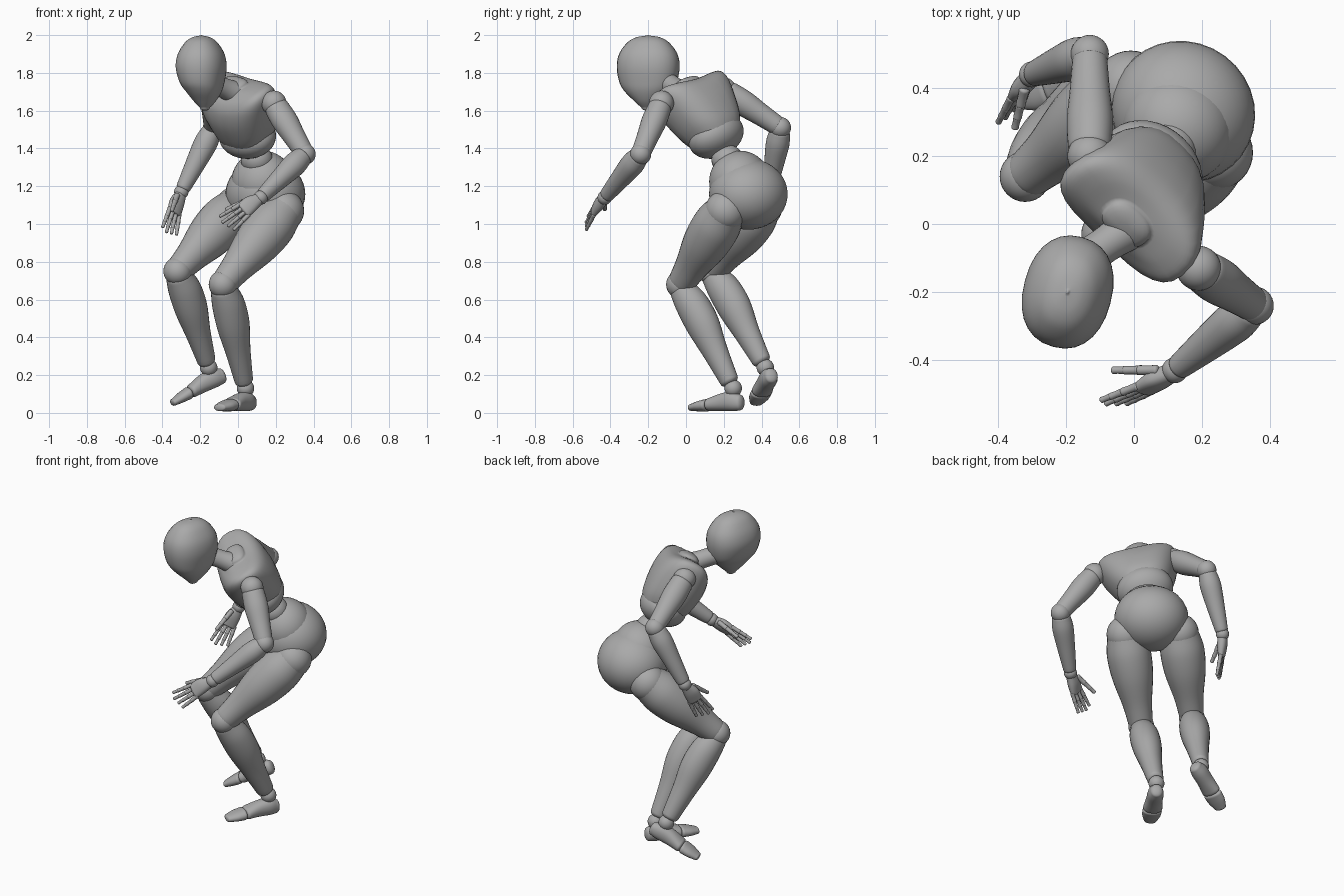
import bpy
import bmesh
from math import sin, cos, pi, copysign
from mathutils import Vector, Matrix

if "Cube" in bpy.data.objects:
    bpy.data.objects.remove(bpy.data.objects["Cube"], do_unlink=True)

# One plain grey for the whole jointed figure
grey = bpy.data.materials.new("plain_grey")
grey.use_nodes = True
grey.diffuse_color = (0.4, 0.4, 0.4, 1)
grey.node_tree.nodes["Principled BSDF"].inputs["Base Color"].default_value = (0.4, 0.4, 0.4, 1)


def basis(axis, back):
    """Rotation whose z runs along axis and whose y leans towards back."""
    z = Vector(axis).normalized()
    back = Vector(back)
    y = (back - back.dot(z) * z).normalized()
    return Matrix((y.cross(z), y, z)).transposed()


def finish(name, bm):
    bmesh.ops.recalc_face_normals(bm, faces=bm.faces)
    mesh = bpy.data.meshes.new(name)
    bm.to_mesh(mesh)
    bm.free()
    mesh.materials.append(grey)
    obj = bpy.data.objects.new(name, mesh)
    bpy.context.collection.objects.link(obj)
    for poly in mesh.polygons:
        poly.use_smooth = True
    return obj


def ball(name, centre, radii, rot=Matrix.Identity(3)):
    bm = bmesh.new()
    bmesh.ops.create_uvsphere(bm, u_segments=32, v_segments=20, radius=1)
    for v in bm.verts:
        v.co = Vector(centre) + rot @ Vector([c * r for c, r in zip(v.co, radii)])
    return finish(name, bm)


def smooth_stations(stations, steps=5):
    """Spline through the stations, then a rounded dome at both ends."""
    pts = [stations[0], *stations, stations[-1]]
    out = []
    for a, b, c, d in zip(pts, pts[1:], pts[2:], pts[3:]):
        for i in range(steps):
            t = i / steps
            out.append([q + t / 2 * (r - p + t * (2*p - 5*q + 4*r - s + t * (3*(q - r) + s - p)))
                        for p, q, r, s in zip(a, b, c, d)])
    out.append(list(stations[-1]))

    def dome(end, sign):
        x, y, z, rx, ry = end
        return [[x, y, z + sign * 0.6 * min(rx, ry) * sin(k * pi / 12),
                 rx * cos(k * pi / 12), ry * cos(k * pi / 12)] for k in range(1, 6)]

    return dome(out[0], -1)[::-1] + out + dome(out[-1], 1)


def loft(name, origin, rot, stations, power=2.0, segs=28, bend=None):
    """Skin stations (x, y, z, half width, half depth) given in a local frame."""
    bm = bmesh.new()
    rings = []
    for x, y, z, rx, ry in smooth_stations(stations):
        ring = []
        for k in range(segs):
            c, s = cos(2 * pi * k / segs), sin(2 * pi * k / segs)
            co = Vector((x + rx * copysign(abs(c) ** (2 / power), c),
                         y + ry * copysign(abs(s) ** (2 / power), s), z))
            if bend:
                bend(co)
            ring.append(bm.verts.new(Vector(origin) + rot @ co))
        rings.append(ring)
    for low, high in zip(rings, rings[1:]):
        for k in range(segs):
            n = (k + 1) % segs
            bm.faces.new((low[k], low[n], high[n], high[k]))
    bm.faces.new(rings[0])
    bm.faces.new(rings[-1])
    return finish(name, bm)


def limb(name, a, b, profile, back, segs=28):
    """Profile rows: fraction of length, half width, half depth, shift backwards."""
    a, b = Vector(a), Vector(b)
    length = (b - a).length
    rows = [(0, shift, t * length, rx, ry) for t, rx, ry, shift in profile]
    return loft(name, a, basis(b - a, back), rows, segs=segs)


# Head: egg with a narrow chin
loft("head", (-.195, -.2, 0), basis((0, 0, 1), (.25, .95, 0)), [
    (.02, 0, 1.615, .025, .03),
    (.02, 0, 1.65, .057, .068),
    (.015, 0, 1.7, .09, .12),
    (.005, 0, 1.75, .114, .152),
    (0, 0, 1.83, .13, .167),
    (0, 0, 1.9, .119, .155),
    (0, 0, 1.96, .083, .112),
    (0, 0, 1.988, .046, .064),
    (0, 0, 1.998, .004, .005)], power=2.25)

# Chest, ribs and neck share the twisted, leaning chest frame
chest_mid = Vector((0, .045, 1.67))
chest_back = Vector((.68, .56, .48))
chest_rot = basis((-.21, -.48, .86), chest_back)


def lift_sides(co):
    co.z += 1.3 * co.x ** 2


loft("chest", chest_mid, chest_rot, [
    (0, 0, -.27, .135, .12),
    (0, 0, -.2, .178, .147),
    (0, -.005, -.1, .215, .16),
    (0, -.005, -.02, .235, .152),
    (0, 0, .03, .215, .13),
    (0, .005, .062, .155, .095),
    (0, -.005, .08, .08, .06)], power=2.45, bend=lift_sides)
ball("lower_ribs", chest_mid + chest_rot @ Vector((0, 0, -.24)), (.165, .14, .11), chest_rot)
limb("neck", (-.01, -.01, 1.69), (-.14, -.1, 1.75),
     [(0, .065, .065, 0), (.5, .054, .054, 0), (1, .055, .055, 0)], chest_back)

# Pelvis and waist
pelvis_back = Vector((.6, .8, 0))
pelvis_rot = basis((0, 0, 1), pelvis_back)
ball("waist_joint", (.1, .22, 1.34), (.085, .085, .08))
ball("waist", (.13, .285, 1.225), (.168, .16, .163), pelvis_rot)
ball("pelvis", (.145, .33, 1.158), (.215, .205, .188), pelvis_rot)

# Joint positions for each side of the pose; palm is the hand-frame side it faces
pose = {
    "left": dict(
        shoulder=(.19, -.13, 1.64), elbow=(.355, -.24, 1.37), wrist=(.12, -.43, 1.14),
        reach=(-.19, -.115, -.14), thumb_side=(-.1, .02, .11), palm=-1,
        hip=(.24, .21, 1.07), knee=(-.08, -.03, .68), ankle=(.04, .25, .13),
        sole=(.045, .25, .005), toe_way=(-.54, -.84, 0), foot_up=(0, 0, 1)),
    "right": dict(
        shoulder=(-.13, .2, 1.71), elbow=(-.13, .5, 1.51), wrist=(-.3, .44, 1.17),
        reach=(-.08, -.11, -.23), thumb_side=(-.68, -.54, .5), palm=1,
        hip=(-.01, .4, 1.09), knee=(-.32, .14, .75), ankle=(-.155, .42, .24),
        sole=(-.105, .445, .135), toe_way=(-.88, -.27, -.39), foot_up=(-.37, -.1, .92)),
}
joint_size = dict(shoulder=.066, elbow=.056, wrist=.038, hip=.11, knee=.075, ankle=.046)

upper_arm = [(.1, .062, .066, 0), (.35, .066, .07, 0), (.65, .058, .06, 0), (.93, .052, .052, 0)]
forearm = [(.08, .054, .056, 0), (.25, .062, .063, 0), (.55, .053, .053, 0), (.93, .038, .04, 0)]
thigh = [(.02, .11, .11, 0), (.2, .128, .128, 0), (.45, .12, .122, 0),
         (.75, .086, .09, 0), (.95, .072, .075, 0)]
shin = [(.06, .07, .074, 0), (.2, .085, .09, .01), (.4, .084, .092, .012),
        (.65, .064, .07, .005), (.92, .048, .052, 0)]
finger_bone = [(.05, .9, .9, 0), (.5, .8, .8, 0), (.95, .85, .85, 0)]


def finger(name, origin, rot, start, end, size):
    """Three tapering bones in a row."""
    start, end = Vector(start), Vector(end)
    cuts = [origin + rot @ start.lerp(end, f) for f in (0, .42, .74, 1)]
    for i, (a, b) in enumerate(zip(cuts, cuts[1:])):
        r = size * (1 - .12 * i)
        bone = [(t, w * r, d * r, shift) for t, w, d, shift in finger_bone]
        limb(f"{name}_bone_{i + 1}", a, b, bone, rot.col[1], segs=12)


for side, j in pose.items():
    for joint, size in joint_size.items():
        ball(f"{side}_{joint}_joint", j[joint], (size,) * 3)

    # Arm and leg segments
    limb(f"{side}_upper_arm", j["shoulder"], j["elbow"], upper_arm, chest_back)
    limb(f"{side}_forearm", j["elbow"], j["wrist"], forearm, chest_back)
    limb(f"{side}_thigh", j["hip"], j["knee"], thigh, pelvis_back)
    limb(f"{side}_shin", j["knee"], j["ankle"], shin, pelvis_back)

    # Hand: flat palm, four fanned fingers bent slightly inwards, and a thumb
    wrist = Vector(j["wrist"])
    rot = basis(j["reach"], j["thumb_side"])
    palm = j["palm"]
    loft(f"{side}_palm", wrist, rot, [
        (0, 0, .02, .028, .032),
        (0, .004, .07, .028, .045),
        (0, 0, .125, .019, .045)], power=2.3, segs=20)
    for i, finger_name in enumerate(("little", "ring", "middle", "index")):
        across = i - 1.5
        length = .26 - .012 * abs(i - 2)
        finger(f"{side}_{finger_name}_finger", wrist, rot,
               (0, across * .024, .12), (palm * .015, across * .034, length), .0145)
    finger(f"{side}_thumb", wrist, rot,
           (palm * .015, .03, .04), (palm * .07, .07, .165), .0175)

    # Foot and separate toe cap
    rot = basis(j["toe_way"], j["foot_up"])
    loft(f"{side}_foot", j["sole"], rot, [
        (0, .05, -.04, .036, .042),
        (0, .056, 0, .046, .052),
        (0, .052, .07, .048, .047),
        (0, .04, .14, .056, .036)], power=2.2)
    loft(f"{side}_toes", j["sole"], rot, [
        (0, .036, .165, .056, .033),
        (0, .031, .21, .053, .028),
        (0, .024, .26, .036, .019)], power=2.2)
